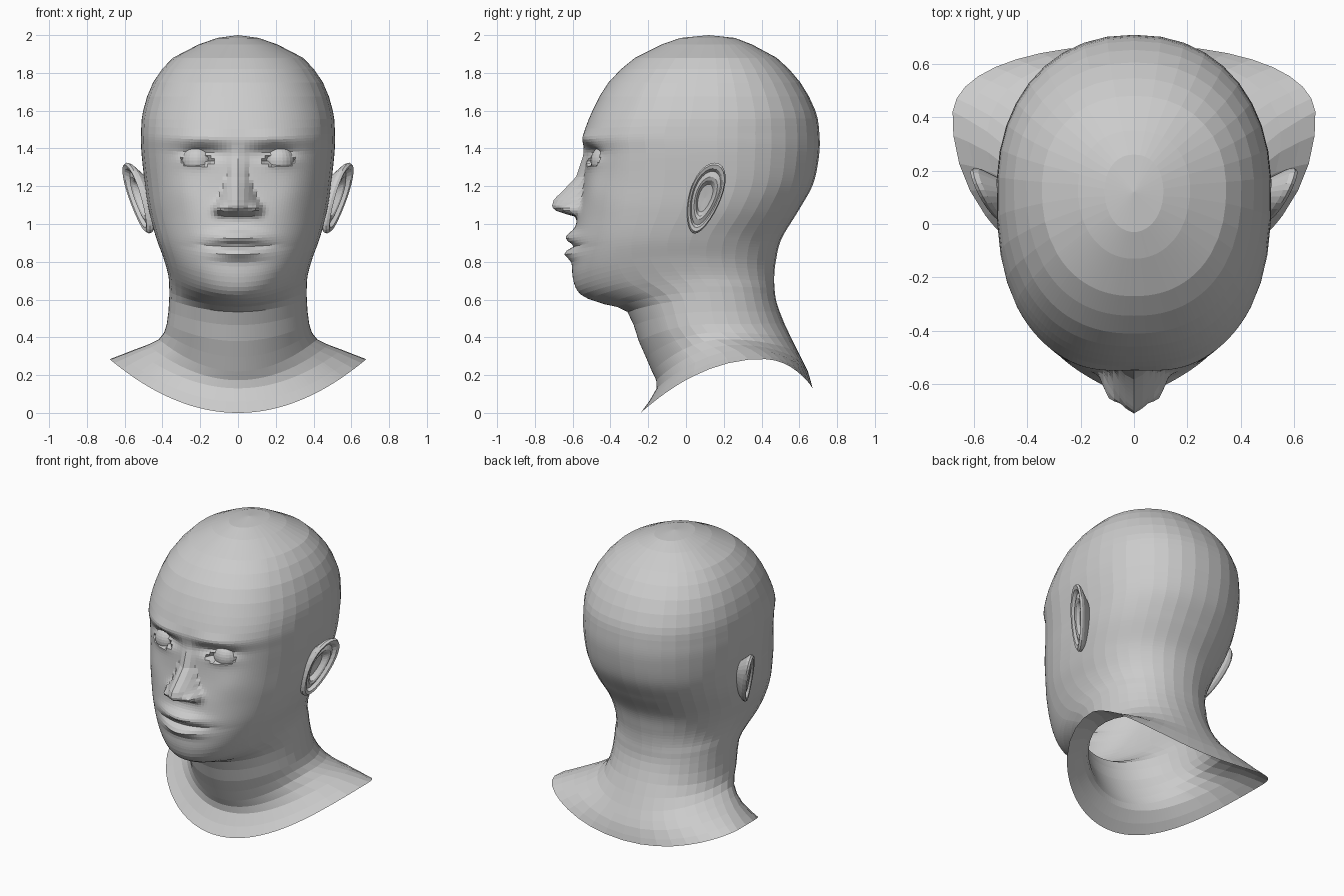
import bpy, bmesh, math

if "Cube" in bpy.data.objects:
    bpy.data.objects.remove(bpy.data.objects["Cube"])

# Ring table, crown to neck rim:
# front y, front z, half width, side y, side z, back y, back z, squareness
RINGS = [
    (-.03, 1.985, .11, .12, 1.985, .26, 1.985, 2.0),
    (-.13, 1.95, .21, .13, 1.95, .35, 1.95, 2.1),
    (-.27, 1.88, .345, .13, 1.88, .48, 1.88, 2.2),
    (-.41, 1.75, .45, .13, 1.75, .605, 1.75, 2.3),
    (-.495, 1.60, .503, .13, 1.60, .685, 1.60, 2.4),
    (-.545, 1.46, .514, .12, 1.48, .706, 1.48, 2.5),
    (-.535, 1.36, .512, .12, 1.38, .704, 1.36, 2.5),
    (-.545, 1.20, .495, .12, 1.22, .672, 1.21, 2.5),
    (-.575, 1.04, .475, .08, 1.08, .595, 1.07, 2.4),
    (-.597, .88, .435, -.01, .93, .505, .92, 2.25),
    (-.600, .72, .395, -.02, .82, .475, .80, 2.1),
    (-.555, .625, .37, .03, .73, .467, .72, 2.0),
    (-.43, .575, .365, .08, .67, .469, .66, 2.0),
    (-.31, .535, .365, .10, .60, .478, .59, 2.0),
    (-.25, .38, .378, .12, .47, .52, .475, 2.0),
    (-.18, .22, .42, .20, .39, .595, .32, 2.0),
    (-.155, .13, .55, .32, .335, .645, .22, 2.0),
    (-.24, .0, .68, .40, .285, .67, .13, 2.0),
]
STEPS = [1, 1, 2, 2, 3, 7, 10, 11, 11, 8, 4, 3, 2, 2, 2, 2, 2]
# Nose profile: z, projection, half width
NOSE = [(1.42, 0, .05), (1.36, .012, .05), (1.25, .042, .06), (1.19, .092, .08),
        (1.13, .142, .105), (1.09, .146, .125), (1.065, .11, .125),
        (1.04, .015, .10), (1.02, 0, .09)]
EYE_X, EYE_Z = .215, 1.335


def catmull(a, b, c, d, t):
    return [.5 * (2*q + (r-p)*t + (2*p-5*q+4*r-s)*t*t + (3*q-p-3*r+s)*t**3)
            for p, q, r, s in zip(a, b, c, d)]


def bump(x, z, cx, cz, sx, sz):
    return math.exp(-((x-cx)/sx)**2 - ((z-cz)/sz)**2)


def nose(x, z):
    for (z0, h0, w0), (z1, h1, w1) in zip(NOSE, NOSE[1:]):
        if z1 <= z <= z0:
            f = (z0-z) / (z0-z1)
            h, w = h0 + (h1-h0)*f, w0 + (w1-w0)*f
            return h * max(0, 1 - (x/w)**1.5)
    return 0


def face_offset(x, z):
    """Depth change of the face, negative is forward."""
    x = abs(x)
    d = -nose(x, z) - .045*bump(x, z, .098, 1.078, .032, .032)
    # sockets, lids and brow
    d += .04*bump(x, z, .19, 1.375, .11, .04) - .02*bump(x, z, EYE_X, EYE_Z, .075, .035)
    d += .010*bump(x, z, EYE_X, 1.385, .07, .012) - .012*bump(x, z, .19, 1.455, .13, .03)
    open_eye = 1 - ((x-EYE_X)/.082)**2
    if open_eye > 0 and abs(z-EYE_Z) < .027*open_eye:
        d += .04
    # lips and cheeks
    d -= .045*bump(x, z, 0, .93, .14, .035) + .045*bump(x, z, 0, .842, .12, .03)
    d += .018*bump(x, z, 0, .885, .16, .012)
    d -= .012*bump(x, z, .30, 1.17, .10, .09)
    return d


def make_object(name, bm):
    bmesh.ops.recalc_face_normals(bm, faces=bm.faces)
    mesh = bpy.data.meshes.new(name)
    bm.to_mesh(mesh)
    bm.free()
    obj = bpy.data.objects.new(name, mesh)
    bpy.context.collection.objects.link(obj)
    return obj


def skin(bm, rings):
    for a, b in zip(rings, rings[1:]):
        for i in range(len(a)):
            j = (i+1) % len(a)
            bm.faces.new((a[i], a[j], b[j], b[i]))


def cap(bm, ring, point):
    tip = bm.verts.new(point)
    for i in range(len(ring)):
        bm.faces.new((ring[i], ring[(i+1) % len(ring)], tip))


# Head and neck shell: columns are dense across the face, sparse behind
half = [math.radians(55*i/28) for i in range(28)]
half += [math.radians(55 + 125*i/13) for i in range(14)]
columns = [(t, 1) for t in half] + [(t, -1) for t in reversed(half[1:-1])]

rows = []
for k, n in enumerate(STEPS):
    p = [RINGS[min(max(k+o, 0), len(RINGS)-1)] for o in (-1, 0, 1, 2)]
    rows += [catmull(*p, i/n) for i in range(n)]
rows.append(RINGS[-1])

bm = bmesh.new()
rings = []
for yf, zf, w, ys, zs, yb, zb, sq in rows:
    ring = []
    for t, side in columns:
        front = t < math.pi/2
        n = sq if front else 2.2
        s, c = abs(math.sin(t))**(2/n), abs(math.cos(t))**(2/n)
        if t == half[-1]:
            s = 0
        ye, ze = (yf, zf) if front else (yb, zb)
        x, y, z = side*w*s, ys + (ye-ys)*c, ze + (zs-ze)*s*s
        if front and y < -.2 and z > .6:
            y += face_offset(x, z)
        ring.append(bm.verts.new((x, y, z)))
    rings.append(ring)
skin(bm, rings)
cap(bm, rings[0], (0, .12, 2.0))
make_object("head_and_neck", bm)

# Ears: concentric outlines from the root over the rim into the hollow
EAR = [(.62, -.07), (.85, -.035), (1.0, -.012), (1.03, .006), (.97, .02),
       (.86, .016), (.78, -.006), (.62, .004), (.52, -.002), (.40, -.03)]
for side, label in ((1, "left"), (-1, "right")):
    def ear_point(a, scale, out):
        dz = .182*math.sin(a)*scale
        y = .10 + .085*math.cos(a)*(1 + .2*math.sin(a))*scale + .28*dz
        return (side*(.525 + .4*(y-.1) + .2*dz + out), y, 1.137 + dz)
    bm = bmesh.new()
    rings = [[bm.verts.new(ear_point(math.tau*i/28, s, o)) for i in range(28)]
             for s, o in EAR]
    skin(bm, rings)
    cap(bm, rings[-1], ear_point(0, 0, -.034))
    make_object(label + "_ear", bm)

    # Eyeballs
    bm = bmesh.new()
    bmesh.ops.create_uvsphere(bm, u_segments=24, v_segments=16, radius=.085)
    bmesh.ops.translate(bm, verts=bm.verts, vec=(side*EYE_X, -.42, EYE_Z))
    make_object(label + "_eyeball", bm)
